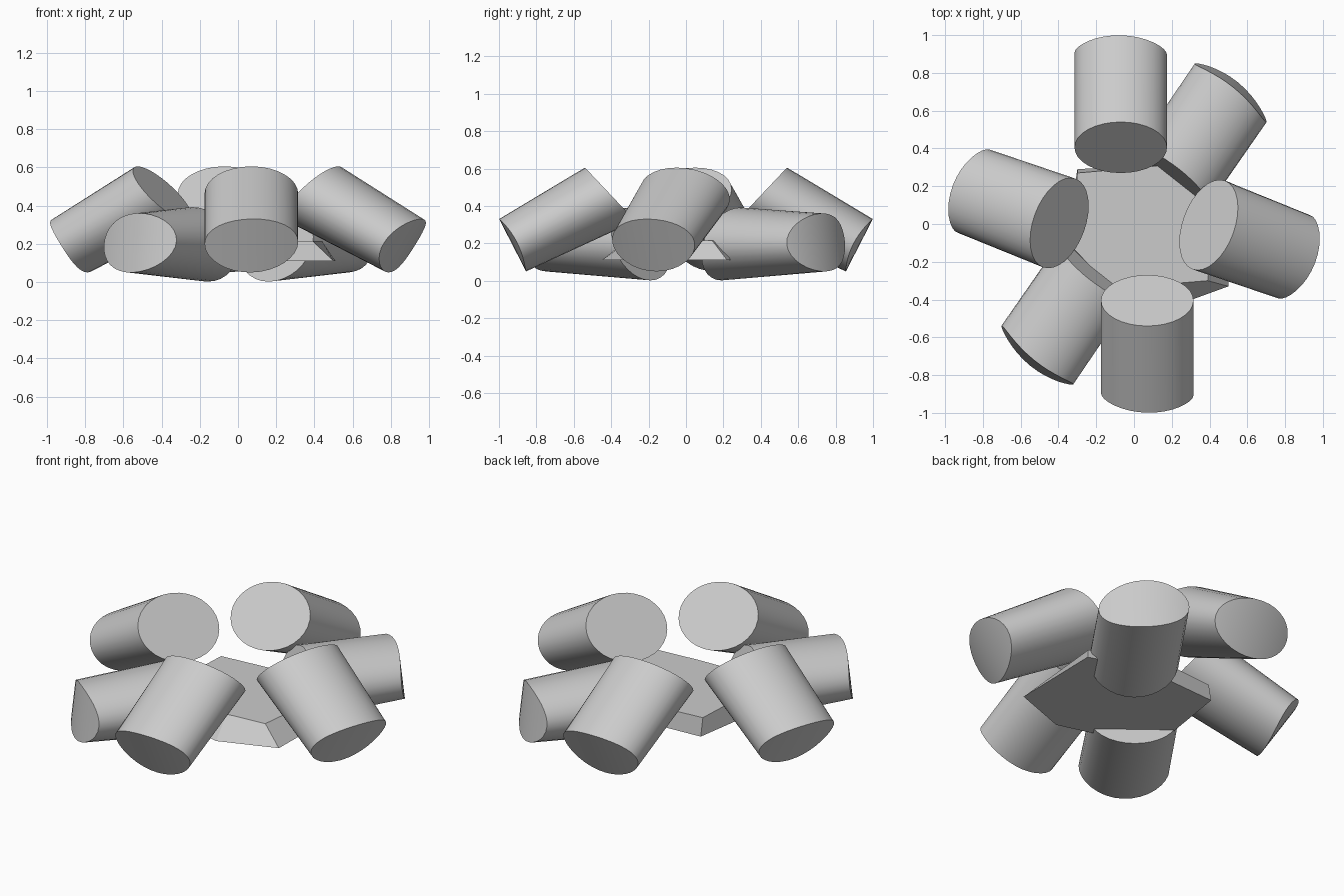
import bpy, bmesh, math
from mathutils import Vector, Matrix

if "Cube" in bpy.data.objects:
    bpy.data.objects.remove(bpy.data.objects["Cube"])

SEG = 32


def finish(bm, name, smooth):
    bmesh.ops.recalc_face_normals(bm, faces=bm.faces)
    me = bpy.data.meshes.new(name)
    bm.to_mesh(me)
    bm.free()
    ob = bpy.data.objects.new(name, me)
    bpy.context.collection.objects.link(ob)
    if smooth:
        bpy.ops.object.select_all(action='DESELECT')
        ob.select_set(True)
        bpy.context.view_layer.objects.active = ob
        bpy.ops.object.shade_smooth_by_angle(angle=math.radians(35))
    return ob


def loft(name, ring_a, ring_b, turn=0.0, smooth=True):
    """Solid between two rings with the same number of points."""
    bm = bmesh.new()
    rot = Matrix.Rotation(turn, 3, 'Z')
    rings = [[bm.verts.new(rot @ Vector(p)) for p in r] for r in (ring_a, ring_b)]
    a, b = rings
    n = len(a)
    for i in range(n):
        j = (i + 1) % n
        bm.faces.new((a[i], a[j], b[j], b[i]))
    for r in rings:
        if not smooth:
            bm.faces.new(r)
            continue
        # cap in upright strips so that a bowed end bulges cleanly
        bm.faces.new((r[0], r[1], r[-1]))
        for i in range(1, n // 2 - 1):
            bm.faces.new((r[i], r[i + 1], r[n - i - 1], r[n - i]))
        bm.faces.new((r[n // 2 - 1], r[n // 2], r[n // 2 + 1]))
    return finish(bm, name, smooth)


def ellipse(c, u, v, bow=Vector()):
    """Elliptic rim; bow moves its two side tips."""
    c, u, v = Vector(c), Vector(u), Vector(v)
    return [c + u * math.cos(t) + v * math.sin(t) + bow * math.cos(t) ** 2
            for t in (2 * math.pi * i / SEG for i in range(SEG))]


# outer end and inner end of each drum: centre and two half-axes, then bow
drums = {
    "front_drum": (
        ((0.07, -0.927, 0.19), (0.245, -0.005, 0.005), (0, -0.072, 0.14)),
        ((0.07, -0.405, 0.462), (0.245, 0.0, 0.0), (0, -0.135, 0.143)), 0.03),
    "left_drum": (
        ((-0.873, 0.183, 0.19), (0.085, 0.22, 0), (-0.085, 0.025, 0.14)),
        ((-0.395, 0.005, 0.462), (0.085, 0.235, 0), (-0.13, 0.045, 0.143)), 0.03),
    "front_left_drum": (
        ((-0.54, -0.735, 0.205), (0.19, -0.155, 0.01), (0.01, 0.015, 0.155)),
        ((-0.20, -0.24, 0.197), (0.19, -0.15, 0), (-0.04, -0.05, 0.195)), 0.05),
}
opposite = {"front_drum": "back_drum", "left_drum": "right_drum",
            "front_left_drum": "back_right_drum"}

# each drum and its twin turned half way round
for name, (outer, inner, bow) in drums.items():
    axis = (Vector(inner[0]) - Vector(outer[0])).normalized()
    for label, turn in ((name, 0.0), (opposite[name], math.pi)):
        loft(label, ellipse(*outer, axis * bow), ellipse(*inner), turn)

# flat faceted hub in the middle
base = [(0.50, -0.33), (0.51, 0.22), (0.20, 0.32), (-0.30, 0.29),
        (-0.36, -0.10), (-0.15, -0.36), (0.17, -0.45)]
top = [(0.39, -0.30), (0.44, 0.14), (0.15, 0.31), (-0.30, 0.27),
       (-0.32, -0.13), (-0.13, -0.33), (0.15, -0.32)]
loft("hub", [(x, y, 0.11) for x, y in base],
     [(x, y, 0.215) for x, y in top], smooth=False)
